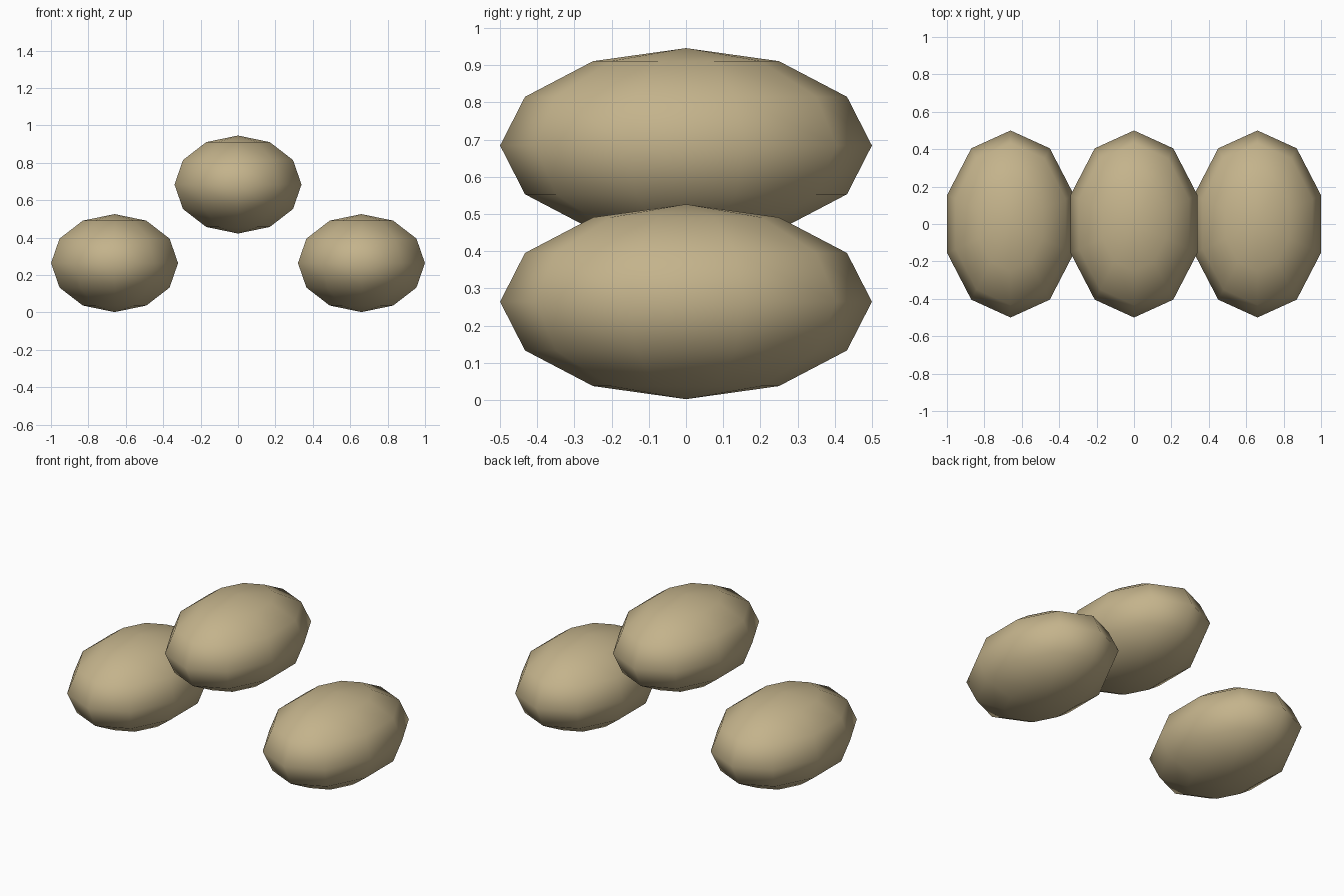
import bpy, bmesh, math
from mathutils import Matrix

if "Cube" in bpy.data.objects:
    bpy.data.objects.remove(bpy.data.objects["Cube"])

RADII = (0.357, 0.5, 0.262)

tan = bpy.data.materials.new("tan")
tan.diffuse_color = (0.55, 0.45, 0.26, 1)
tan.use_nodes = True
tan.node_tree.nodes["Principled BSDF"].inputs["Base Color"].default_value = tan.diffuse_color


def pebble(name, x, z):
    bm = bmesh.new()
    bmesh.ops.create_uvsphere(bm, u_segments=10, v_segments=6, radius=1)
    # a ring corner must point along y
    if max(v.co.x for v in bm.verts) > max(v.co.y for v in bm.verts):
        bmesh.ops.rotate(bm, verts=bm.verts, matrix=Matrix.Rotation(math.pi / 2, 3, 'Z'))
    bmesh.ops.scale(bm, verts=bm.verts, vec=RADII)
    for f in bm.faces:
        f.smooth = True
    mesh = bpy.data.meshes.new(name)
    bm.to_mesh(mesh)
    bm.free()
    mesh.materials.append(tan)
    obj = bpy.data.objects.new(name, mesh)
    obj.location = (x, 0, z)
    bpy.context.collection.objects.link(obj)


# two lower stones and one raised between them
pebble("left_stone", -0.66, 0.264)
pebble("right_stone", 0.66, 0.264)
pebble("top_stone", 0, 0.684)
